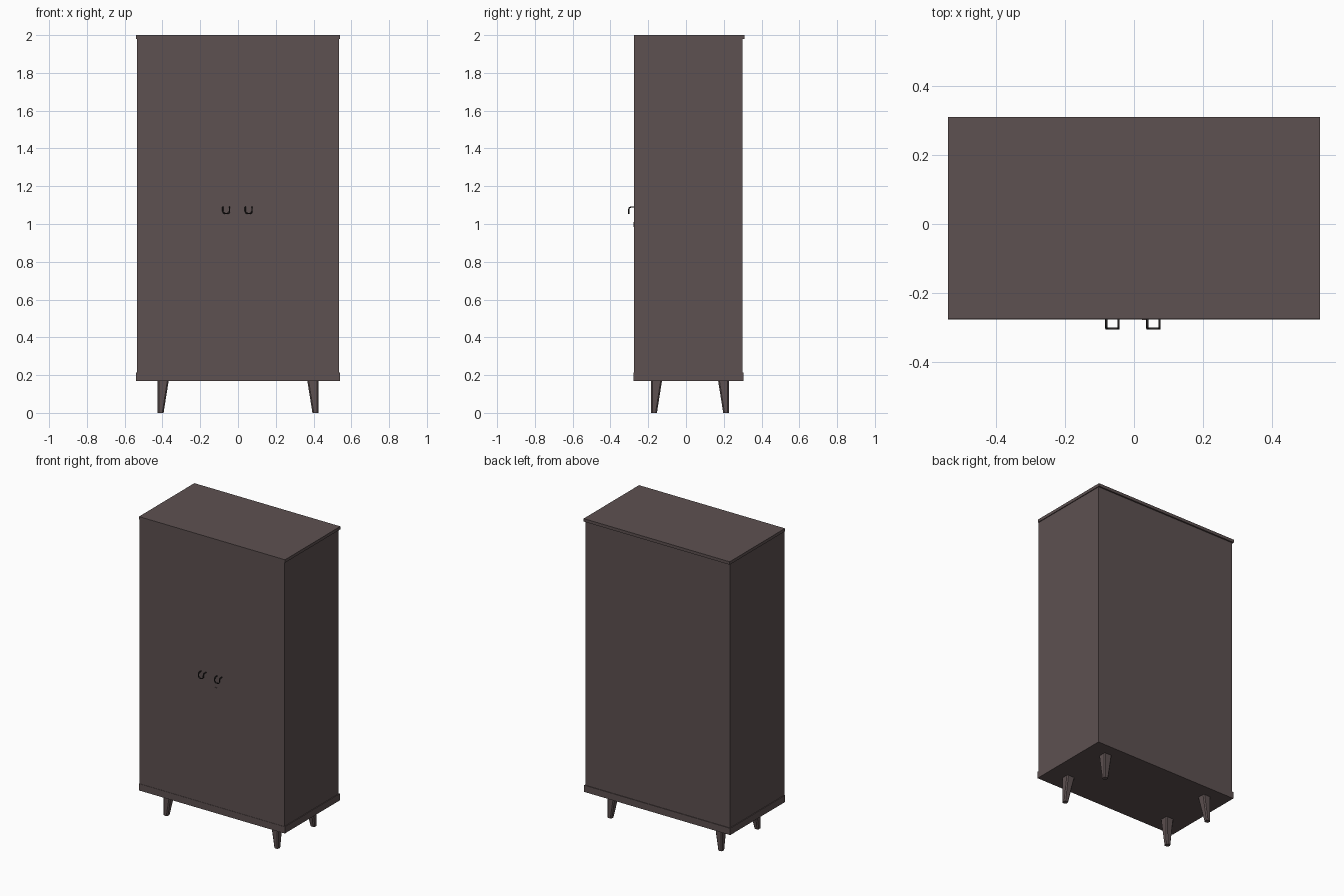
import bpy, bmesh

if "Cube" in bpy.data.objects:
    bpy.data.objects.remove(bpy.data.objects["Cube"])


def material(name, rgb):
    m = bpy.data.materials.new(name)
    m.diffuse_color = (*rgb, 1)
    m.use_nodes = True
    m.node_tree.nodes["Principled BSDF"].inputs["Base Color"].default_value = m.diffuse_color
    return m


WOOD = material("dark_wood", (0.11, 0.082, 0.082))
METAL = material("dark_metal", (0.02, 0.018, 0.018))


def finish(name, bm, mat):
    bmesh.ops.recalc_face_normals(bm, faces=bm.faces[:])
    me = bpy.data.meshes.new(name)
    bm.to_mesh(me)
    bm.free()
    ob = bpy.data.objects.new(name, me)
    bpy.context.collection.objects.link(ob)
    me.materials.append(mat)
    return ob


def box(name, lo, hi, mat=WOOD):
    bm = bmesh.new()
    bmesh.ops.create_cube(bm, size=1)
    for v in bm.verts:
        for i in range(3):
            v.co[i] = lo[i] if v.co[i] < 0 else hi[i]
    return finish(name, bm, mat)


# Carcass: top, plinth, sides and back
X, FRONT, BACK, Z0, Z1 = 0.535, -0.275, 0.30, 0.215, 1.98
box("top_panel", (-0.54, FRONT, Z1), (0.54, 0.31, 2.0))
box("plinth", (-0.54, -0.277, 0.17), (0.54, 0.304, Z0))
box("back_panel", (-X, BACK - 0.015, Z0), (X, BACK, Z1))
for side, s in (("left", -1), ("right", 1)):
    xs = sorted((s * X, s * (X - 0.02)))
    box(side + "_side", (xs[0], FRONT + 0.02, Z0), (xs[1], BACK - 0.015, Z1))
    # Doors meeting at the centre
    xs = sorted((0, s * X))
    box(side + "_door", (xs[0], FRONT, Z0), (xs[1], FRONT + 0.02, Z1))


# Tapered legs, outer faces vertical, long edges chamfered
def leg(name, sx, sy):
    cx, cy = sx * 0.425, 0.0215 + sy * 0.2065
    bm = bmesh.new()
    bmesh.ops.create_cube(bm, size=1)
    for v in bm.verts:
        top = v.co.z > 0
        w = 0.058 if top else 0.031
        v.co.x, v.co.y = [c - s * (0 if a * s > 0 else w)
                          for c, s, a in ((cx, sx, v.co.x), (cy, sy, v.co.y))]
        v.co.z = 0.17 if top else 0
    uprights = [e for e in bm.edges if abs(e.verts[0].co.z - e.verts[1].co.z) > 0.1]
    bmesh.ops.bevel(bm, geom=uprights, offset=0.007, segments=1, affect='EDGES')
    finish(name, bm, WOOD)


for sy, depth in ((-1, "front"), (1, "back")):
    for sx, side in ((-1, "left"), (1, "right")):
        leg(f"{depth}_{side}_leg", sx, sy)


# Drop handles: a rod out of the door, bending down into a U
def handle(name, cx):
    w, r = 0.0175, 0.0035
    half = [(-w, -0.272, 1.09), (-w, -0.292, 1.09), (-w, -0.300, 1.086),
            (-w, -0.303, 1.077), (-w, -0.303, 1.066), (-w * 0.8, -0.303, 1.059),
            (-w * 0.4, -0.303, 1.056)]
    pts = half + [(-x, y, z) for x, y, z in reversed(half)]
    cu = bpy.data.curves.new(name, 'CURVE')
    cu.dimensions = '3D'
    cu.bevel_depth = r
    cu.bevel_resolution = 2
    cu.use_fill_caps = True
    sp = cu.splines.new('POLY')
    sp.points.add(len(pts) - 1)
    for p, (x, y, z) in zip(sp.points, pts):
        p.co = (x + cx, y, z, 1)
    ob = bpy.data.objects.new(name, cu)
    bpy.context.collection.objects.link(ob)
    cu.materials.append(METAL)


handle("left_handle", -0.0625)
handle("right_handle", 0.0565)

# Keyhole plate on the right door
box("keyhole_plate", (0.023, -0.279, 0.985), (0.039, FRONT, 1.01), WOOD)
